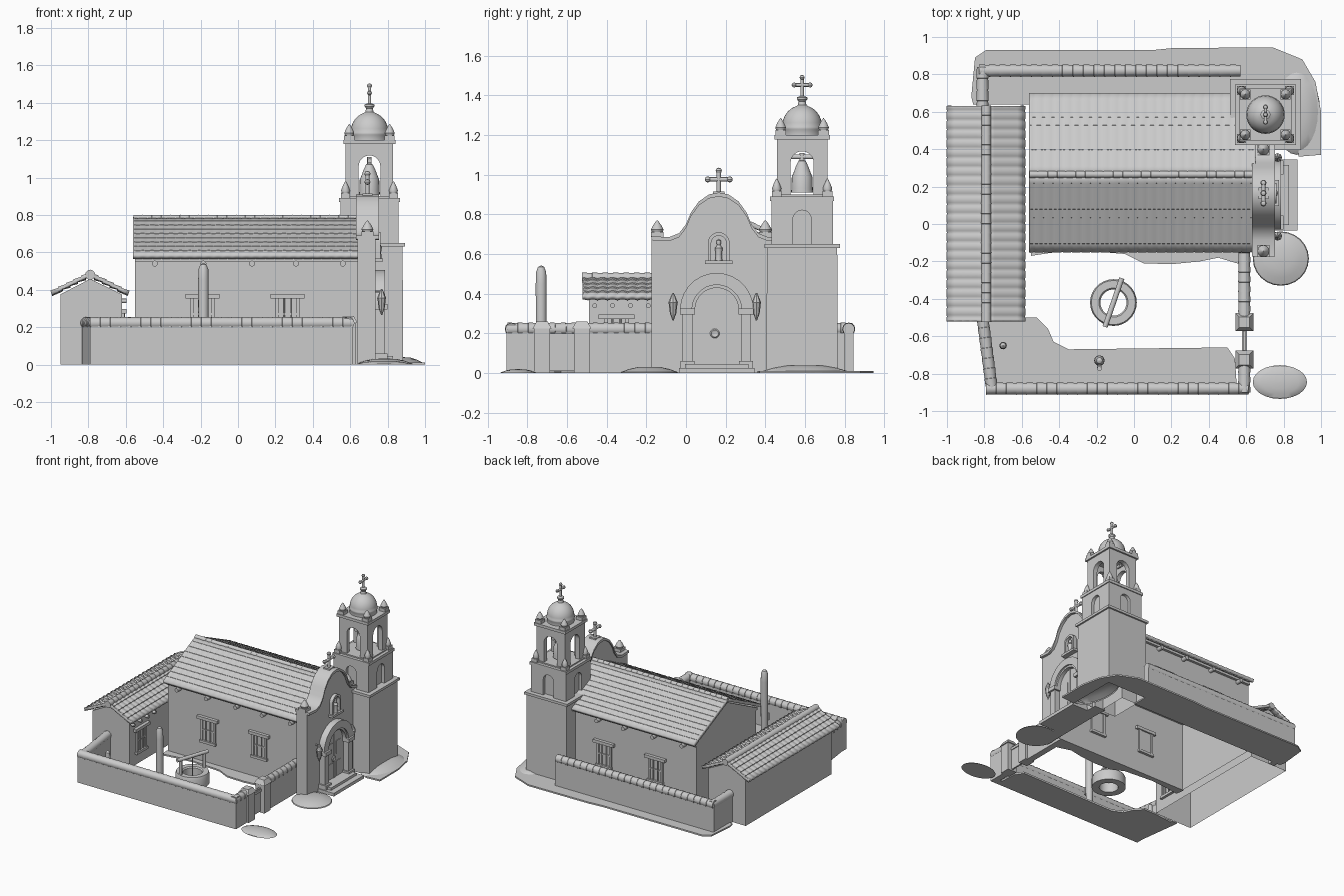
import bpy, bmesh, math
from mathutils import Matrix, Vector

if "Cube" in bpy.data.objects:
    bpy.data.objects.remove(bpy.data.objects["Cube"])

mat = bpy.data.materials.new("plain_grey")
mat.diffuse_color = (0.6, 0.6, 0.6, 1)
mat.use_nodes = True
mat.node_tree.nodes["Principled BSDF"].inputs["Base Color"].default_value = mat.diffuse_color
I = Matrix.Identity(4)


def finish(name, bm, M=I, angle=35, fix=True):
    bm.transform(M)
    if fix:
        bmesh.ops.recalc_face_normals(bm, faces=bm.faces[:])
    me = bpy.data.meshes.new(name)
    bm.to_mesh(me)
    bm.free()
    me.materials.append(mat)
    me.polygons.foreach_set("use_smooth", [True] * len(me.polygons))
    me.set_sharp_from_angle(angle=math.radians(angle))
    ob = bpy.data.objects.new(name, me)
    bpy.context.collection.objects.link(ob)
    return ob


def loft(name, rings, M=I, caps=(True, True), wrap=True):
    bm = bmesh.new()
    vs = [[bm.verts.new(p) for p in r] for r in rings]
    n = len(vs[0])
    for a, b in zip(vs, vs[1:]):
        for i in range(n if wrap else n - 1):
            bm.faces.new((a[i], a[(i + 1) % n], b[(i + 1) % n], b[i]))
    if caps[0]:
        bm.faces.new(vs[0][::-1])
    if caps[1]:
        bm.faces.new(vs[-1])
    return finish(name, bm, M)


def prism(name, pts, axis, a, b, M=I, wrap=True):
    put = {'x': lambda p, t: (t, p[0], p[1]), 'y': lambda p, t: (p[0], t, p[1]),
           'z': lambda p, t: (p[0], p[1], t)}[axis]
    return loft(name, [[put(p, t) for p in pts] for t in (a, b)], M, wrap=wrap)


def box(name, x0, x1, y0, y1, z0, z1, M=I, t=0.0, bottom=True):
    def r(z, d):
        return [(x0 + d, y0 + d, z), (x1 - d, y0 + d, z), (x1 - d, y1 - d, z), (x0 + d, y1 - d, z)]
    return loft(name, [r(z0, 0), r(z1, t)], M, (bottom, True))


def lathe(name, prof, M=I, n=20, sy=1, caps=(True, True)):
    return loft(name, [[(r * math.cos(2 * math.pi * i / n), sy * r * math.sin(2 * math.pi * i / n), z)
                        for i in range(n)] for r, z in prof], M, caps)


def at(x, y, z=0, rot=0):
    return Matrix.Translation((x, y, z)) @ Matrix.Rotation(math.radians(rot), 4, 'Z')


def rod(name, p, q, r, n=12, ribs=0):
    p, q = Vector(p), Vector(q)
    L = (q - p).length
    prof = [(r, 0), (r, L)]
    if ribs:  # overlapping tile lengths
        prof = [v for k in range(ribs) for v in ((r, L * k / ribs), (r * .92, L * (k + .97) / ribs))]
    return lathe(name, prof, Matrix.Translation(p) @ (q - p).to_track_quat('Z', 'Y').to_matrix().to_4x4(), n)


def arc(c, spring, r, n=14):
    return [(c - r * math.cos(math.pi * i / n), spring + r * math.sin(math.pi * i / n)) for i in range(n + 1)]


def arch_ring(c, z0, spring, ro, ri):
    return ([(c - ro, z0)] + arc(c, spring, ro) + [(c + ro, z0), (c + ri, z0)]
            + arc(c, spring, ri)[::-1] + [(c - ri, z0)])


def tiles(name, M, length, run, rise, amp, pitch=.05, course=.05):
    # local: eave along x, slope climbs toward +y
    nu, nc = round(length / pitch) * 6, round(math.hypot(run, rise) / course)
    N = Vector((0, -rise, run)).normalized()
    bm = bmesh.new()
    rows = []
    for k in range(nc):
        for f in (0, .97):
            v = (k + f) / nc
            rows.append([bm.verts.new(Vector((length * (i / nu - .5), run * v, rise * v)) + N * (
                amp * abs(math.cos(math.pi * i / 6)) + amp * (1 - f))) for i in range(nu + 1)])
    for a, b in zip(rows, rows[1:]):
        for i in range(nu):
            bm.faces.new((a[i], a[i + 1], b[i + 1], b[i]))
    ob = finish(name, bm, M, 40, False)
    s = ob.modifiers.new("thickness", 'SOLIDIFY')
    s.thickness, s.offset = .025, -1


def window(name, M):
    # local: x along wall, -y outward
    box(name + "_lintel", -.09, .09, -.025, .02, .352, .376, M)
    box(name + "_sill", -.07, .07, -.02, .02, .165, .185, M)
    box(name + "_shutter", -.05, .05, -.004, .008, .185, .352, M)
    for s in (-1, 1):
        box(name + "_jamb", s * .055 - .009, s * .055 + .009, -.014, .014, .185, .352, M)
    for k in (-.02, .02):
        rod(name + "_bar", M @ Vector((k, -.01, .185)), M @ Vector((k, -.01, .352)), .005, 8)
    box(name + "_rail", -.05, .05, -.012, 0, .265, .275, M)


def cross(name, x, y, z, h, w, r):
    rod(name + "_post", (x, y, z), (x, y, z + h), r)
    za = z + h * .62
    rod(name + "_arm", (x, y - w, za), (x, y + w, za), r)
    for p in ((0, h), (-w, h * .62), (w, h * .62)):
        lathe(name + "_knob", [(.001, -r * 1.4), (r * 1.1, -r), (r * 1.5, 0), (r * 1.1, r), (.001, r * 1.4)],
              at(x, y + p[0], z + p[1]), 10)


def pinnacle(name, x, y, z, r, h):
    box(name + "_block", x - r, x + r, y - r, y + r, z, z + h * .3)
    lathe(name, [(r * .85, h * .3), (r, h * .45), (r * .65, h * .7), (r * .25, h * .92), (.001, h)], at(x, y, z), 12)


# Nave: open-bottomed gabled shell, roof, beams, windows
YC = .265
prism("nave_walls", [(-.1, 0), (-.1, .575), (YC, .757), (.65, .575), (.65, 0)], 'x', -.55, .66, wrap=False)
for s, rot, yw, ye in ((-1, 0, -.1, -.15), (1, 180, .65, .70)):
    tiles("nave_roof", at(.045, ye, .585, rot), 1.21, abs(YC - ye), .205, .002)
    box("nave_eave_band", -.55, .64, yw - .02, yw + .02, .55, .57)
    for x in (-.445, -.185, .075, .31, .56):
        rod("roof_beam", (x, yw, .54), (x, yw + s * .045, .54), .016)
    for x in (-.19, .265):
        window("nave_window", at(x, yw, 0, rot))
rod("nave_ridge", (-.56, YC, .782), (.64, YC, .782), .019, 12, 24)

# Side wing
prism("wing_walls", [(-.95, 0), (-.95, .375), (-.79, .458), (-.62, .375), (-.62, 0)], 'y', -.49, .6, wrap=False)
tiles("wing_roof_right", at(-.585, .055, .385, 90), 1.15, .206, .1, .006)
tiles("wing_roof_left", at(-.998, .055, .385, -90), 1.15, .206, .1, .006)
rod("wing_ridge", (-.79, -.525, .48), (-.79, .635, .48), .027, 12, 22)
for y in (-.46, -.37, -.28, -.19):
    rod("wing_beam", (-.64, y, .34), (-.595, y, .34), .012)
window("wing_window", at(-.62, -.35, -.08, 90))

# Courtyard walls with tiled caps
for a, b in (((-.81, -.5), (-.76, -.88)), ((-.79, -.88), (.615, -.88)), ((.59, -.9), (.59, -.74)),
             ((.59, -.52), (.59, -.1)), ((-.81, .6), (-.81, .84)), ((-.83, .82), (.57, .82))):
    d = Vector((b[0] - a[0], b[1] - a[1], 0))
    L = d.length
    box("yard_wall", 0, L, -.025, .025, 0, .23, at(a[0], a[1], 0, math.degrees(math.atan2(d.y, d.x))))
    rod("wall_cap", (*a, .222), (*b, .222), .033, 12, max(3, round(L / .055)))

# Gate
for y in (-.525, -.725):
    box("gate_pillar", .55, .63, y - .04, y + .04, 0, .225)
    box("gate_pillar_cap", .542, .638, y - .048, y + .048, .225, .26, t=.02)
box("gate_panel", .584, .596, -.69, -.56, .01, .2)
box("gate_rail", .577, .603, -.69, -.56, .17, .19)

# Facade with curved gable
C = .165
half = [(.25, .665), (.20, .685), (.165, .73), (.14, .79), (.10, .845), (.05, .88), (0, .89)]
top = [(-.175, .67)] + [(C - d, z) for d, z in half] + [(C + d, z) for d, z in half[-2::-1]] + [(.43, .665)]
prism("facade", [(-.175, 0)] + top + [(.43, 0)], 'x', .64, .735)
prism("facade_coping", top + [(y, z + .02) for y, z in top[::-1]], 'x', .63, .755)
for y in (-.145, .4):
    pinnacle("facade_pinnacle", .692, y, .685, .032, .085)
box("cross_base", .665, .72, C - .03, C + .03, .89, .915)
cross("facade_cross", .692, C, .905, .115, .055, .011)

# Portal, door and step
P = .155
prism("portal_arch", arch_ring(P, .3, .32, .185, .125), 'x', .73, .785)
prism("portal_moulding", arch_ring(P, .3, .32, .135, .11), 'x', .73, .772)
prism("door", [(P - .12, 0)] + arc(P, .32, .12) + [(P + .12, 0)], 'x', .73, .742)
box("door_seam", .741, .747, P - .005, P + .005, 0, .44)
for s in (-1, 1):
    for z0, z1 in ((.05, .17), (.23, .33)):
        box("door_panel", .741, .747, P + s * .055 - .03, P + s * .055 + .03, z0, z1)
    y = P + s * .147
    box("portal_column", .73, .785, y - .025, y + .025, 0, .31)
    box("column_base", .73, .8, y - .036, y + .036, 0, .06)
    box("column_capital", .73, .8, y - .038, y + .038, .295, .325)
    # Wall lanterns
    yl = .145 + s * .21
    lathe("lantern", [(.003, .265), (.012, .29), (.016, .3), (.022, .35), (.024, .355), (.012, .385), (.003, .405)],
          at(.768, yl), 8)
    rod("lantern_bracket", (.73, yl, .39), (.77, yl, .39), .006, 8)
lathe("door_knocker", [(.018, 0), (.024, .006), (.018, .012), (.01, .008)],
      at(.742, P - .01, .2) @ Matrix.Rotation(math.pi / 2, 4, 'Y'), 14)
box("portal_step", .73, .875, P - .19, P + .19, 0, .025)
box("portal_upper_step", .73, .83, P - .16, P + .16, .025, .045)

# Niche with figure
prism("niche_frame", arch_ring(C, .565, .655, .055, .038), 'x', .73, .762)
prism("niche_back", [(C - .04, .565)] + arc(C, .655, .04) + [(C + .04, .565)], 'x', .73, .738)
box("niche_sill", .73, .775, C - .07, C + .07, .55, .568)
lathe("niche_figure", [(.018, .568), (.015, .6), (.02, .63), (.008, .645), (.012, .655), (.01, .668), (.001, .675)],
      at(.75, C), 12)

# Bell tower
TX, TY = .703, .585


def tier(name, h, z0, z1, t=0.0, bottom=True):
    box(name, TX - h, TX + h, TY - h, TY + h, z0, z1, t=t, bottom=bottom)


def arched_side(name, h, z0, z1, a, spring, depth, rot):
    pts = [(-h, z0), (-a, z0)] + arc(0, spring, a) + [(a, z0), (h, z0), (h, z1), (-h, z1)]
    prism(name, pts, 'y', -h, -h + depth, at(TX, TY, 0, rot))


tier("tower_base", .18, 0, .63, .003, False)
tier("tower_cornice", .19, .63, .65)
tier("tower_middle_core", .13, .65, .87)
tier("tower_middle_cornice", .162, .868, .89)
tier("belfry_floor", .138, .89, .9)
tier("belfry_ceiling", .12, 1.155, 1.18)
tier("belfry_cornice", .14, 1.178, 1.2)
for rot in (0, 90, 180, 270):
    arched_side("tower_middle_side", .155, .65, .87, .046, .775, .026, rot)
    arched_side("belfry_side", .127, .89, 1.18, .058, 1.06, .035, rot)
for sx in (-1, 1):
    for sy in (-1, 1):
        pinnacle("belfry_pinnacle", TX + sx * .108, TY + sy * .108, 1.2, .027, .085)
        pinnacle("tower_pinnacle", TX + sx * .128, TY + sy * .128, .89, .024, .09)
lathe("dome", [(.1, 1.2), (.1, 1.225), (.103, 1.23), (.103, 1.24)] +
      [(.1 * math.cos(a * math.pi / 20), 1.245 + .105 * math.sin(a * math.pi / 20)) for a in range(9)] +
      [(.022, 1.35), (.018, 1.37), (.026, 1.38), (.026, 1.39), (.001, 1.4)], at(TX, TY), 32)
cross("tower_cross", TX, TY, 1.39, .1, .04, .009)
lathe("bell", [(.045, .91), (.056, .91), (.054, .93), (.052, .99), (.045, 1.005), (.032, 1.04), (.018, 1.07),
               (.001, 1.075)], at(TX, TY), 20)
rod("bell_yoke", (TX, TY - .1, 1.09), (TX, TY + .1, 1.09), .012)
rod("bell_hanger", (TX, TY, 1.05), (TX, TY, 1.11), .012)

# Well: open ring, posts, beam and rope
lathe("well_ring", [(.125, 0), (.125, .07), (.118, .09), (.078, .09), (.07, .08), (.07, 0), (.125, 0)],
      at(-.11, -.42), 28, caps=(False, False))
for x, y in ((-.075, -.32), (-.145, -.52)):
    rod("well_post", (x, y, .05), (x, y, .215), .012)
rod("well_beam", (-.065, -.29, .21), (-.155, -.55, .21), .014)
rod("well_rope", (-.11, -.42, .05), (-.11, -.42, .21), .005, 8)

# Cactus and small plant
lathe("cactus", [(.024, 0), (.027, .1), (.028, .45), (.026, .51), (.016, .535), (.001, .543)], at(-.185, -.73), 14)
rod("cactus_arm", (-.185, -.73, .12), (-.185, -.775, .13), .012)
rod("cactus_arm_tip", (-.185, -.773, .125), (-.185, -.773, .18), .012)
lathe("small_cactus", [(.018, 0), (.02, .1), (.016, .17), (.001, .185)], at(-.7, -.65), 12)

# Ground patches
prism("back_ground", [(-.86, .64), (-.87, .68), (-.85, .89), (-.79, .93), (.1, .93), (.2, .94), (.74, .945), (.9, .88),
                      (.97, .76), (1, .6), (1, .37), (.88, .36), (.88, .76), (.53, .76), (.53, .64)], 'z', 0, .012)
prism("garden_ground", [(-.62, -.5), (-.52, -.5), (-.46, -.56), (-.43, -.63), (-.35, -.67), (.5, -.66), (.54, -.72),
                        (.55, -.88), (-.77, -.88), (-.8, -.52)], 'z', 0, .014)
prism("nave_ground", [(-.56, -.1), (-.55, -.17), (-.45, -.155), (-.3, -.14), (-.05, -.16), (.05, -.21), (.2, -.215),
                      (.35, -.2), (.45, -.18), (.55, -.21), (.6, -.22), (.6, -.1)], 'z', 0, .012)
for x, y, rx, ry, h in ((.785, -.185, .15, .145, .032), (.78, -.845, .145, .09, .02), (.87, .6, .125, .23, .04)):
    lathe("mound", [(rx, 0), (rx * .97, h * .2), (rx * .7, h * .65), (rx * .4, h * .95), (.001, h)],
          at(x, y), 24, ry / rx, (x < .8, True))
